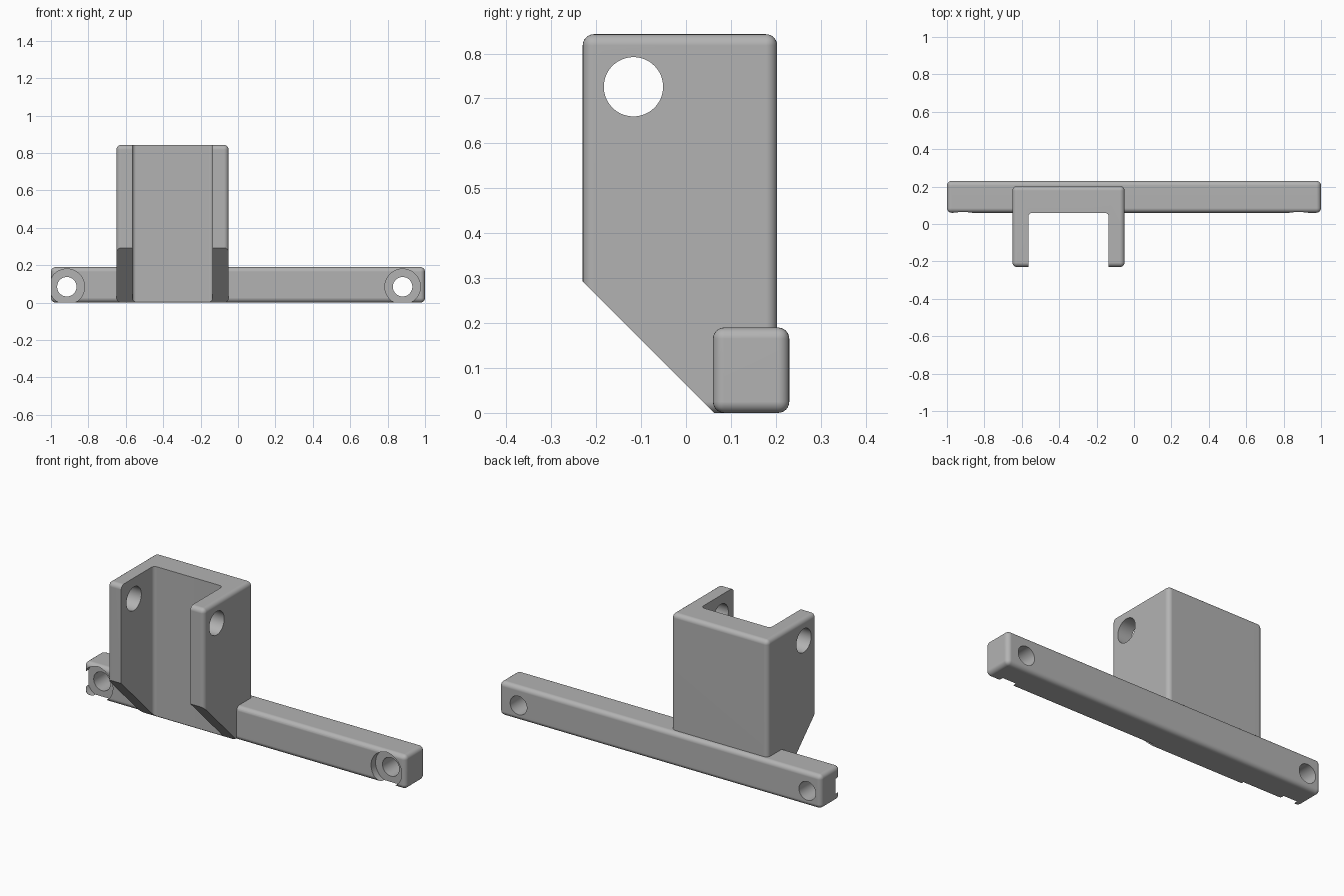
import bpy
import math

cube = bpy.data.objects.get("Cube")
if cube:
    bpy.data.objects.remove(cube, do_unlink=True)

grey = bpy.data.materials.new("plain grey")
grey.use_nodes = True
GREY = (0.45, 0.45, 0.45, 1)
grey.diffuse_color = GREY
grey.node_tree.nodes["Principled BSDF"].inputs["Base Color"].default_value = GREY


def apply(obj, kind, **settings):
    bpy.ops.object.select_all(action="DESELECT")
    obj.select_set(True)
    bpy.context.view_layer.objects.active = obj
    mod = obj.modifiers.new(kind.lower(), kind)
    for key, value in settings.items():
        setattr(mod, key, value)
    bpy.ops.object.modifier_apply(modifier=mod.name)


def rounded_box(name, low, high, radius):
    bpy.ops.mesh.primitive_cube_add(
        size=1, location=[(a + b) / 2 for a, b in zip(low, high)])
    obj = bpy.context.object
    obj.name = name
    obj.scale = [b - a for a, b in zip(low, high)]
    bpy.ops.object.transform_apply(location=True, rotation=True, scale=True)
    obj.data.materials.append(grey)
    if radius:
        apply(obj, "BEVEL", width=radius, segments=6, limit_method="NONE")
    return obj


def cylinder(center, radius, depth, rotation):
    bpy.ops.mesh.primitive_cylinder_add(
        vertices=64, radius=radius, depth=depth, location=center, rotation=rotation)
    obj = bpy.context.object
    obj.data.materials.append(grey)
    return obj


def cut(obj, cutter):
    cutter.hide_render = True
    apply(obj, "BOOLEAN", operation="DIFFERENCE", object=cutter, solver="EXACT")
    bpy.data.objects.remove(cutter, do_unlink=True)


def finish(obj):
    bpy.ops.object.select_all(action="DESELECT")
    obj.select_set(True)
    bpy.context.view_layer.objects.active = obj
    bpy.ops.object.shade_smooth_by_angle(angle=math.radians(30))
    apply(obj, "WEIGHTED_NORMAL", keep_sharp=True)


# Mounting bar with two counterbored screw holes
bar = rounded_box("mounting_bar", (-1, 0.06, 0), (1, 0.23, 0.19), 0.025)
along_y = (math.pi / 2, 0, 0)
for x in (-0.915, 0.88):
    cut(bar, cylinder((x, 0.05, 0.085), 0.095, 0.1, along_y))
    cut(bar, cylinder((x, 0.15, 0.085), 0.052, 0.6, along_y))
finish(bar)

# U-shaped bracket, open to the front
bracket = rounded_box("channel_bracket", (-0.65, -0.23, 0), (-0.05, 0.203, 0.843), 0.025)
cut(bracket, rounded_box("channel_cutter", (-0.565, -0.6, -0.3), (-0.135, 0.059, 1.2), 0.02))

# Sloped underside of the side walls
wedge = rounded_box("slope_cutter", (-1, -1, -1), (0.3, 0, 1), 0)
wedge.rotation_euler.x = math.radians(45)
wedge.location = (0, 0.063, 0)
bpy.context.view_layer.update()
# The box face on y = 0 becomes the 45 degree slope
cut(bracket, wedge)

# Pivot hole through both side walls
cut(bracket, cylinder((-0.35, -0.117, 0.726), 0.066, 1, (0, math.pi / 2, 0)))
finish(bracket)
